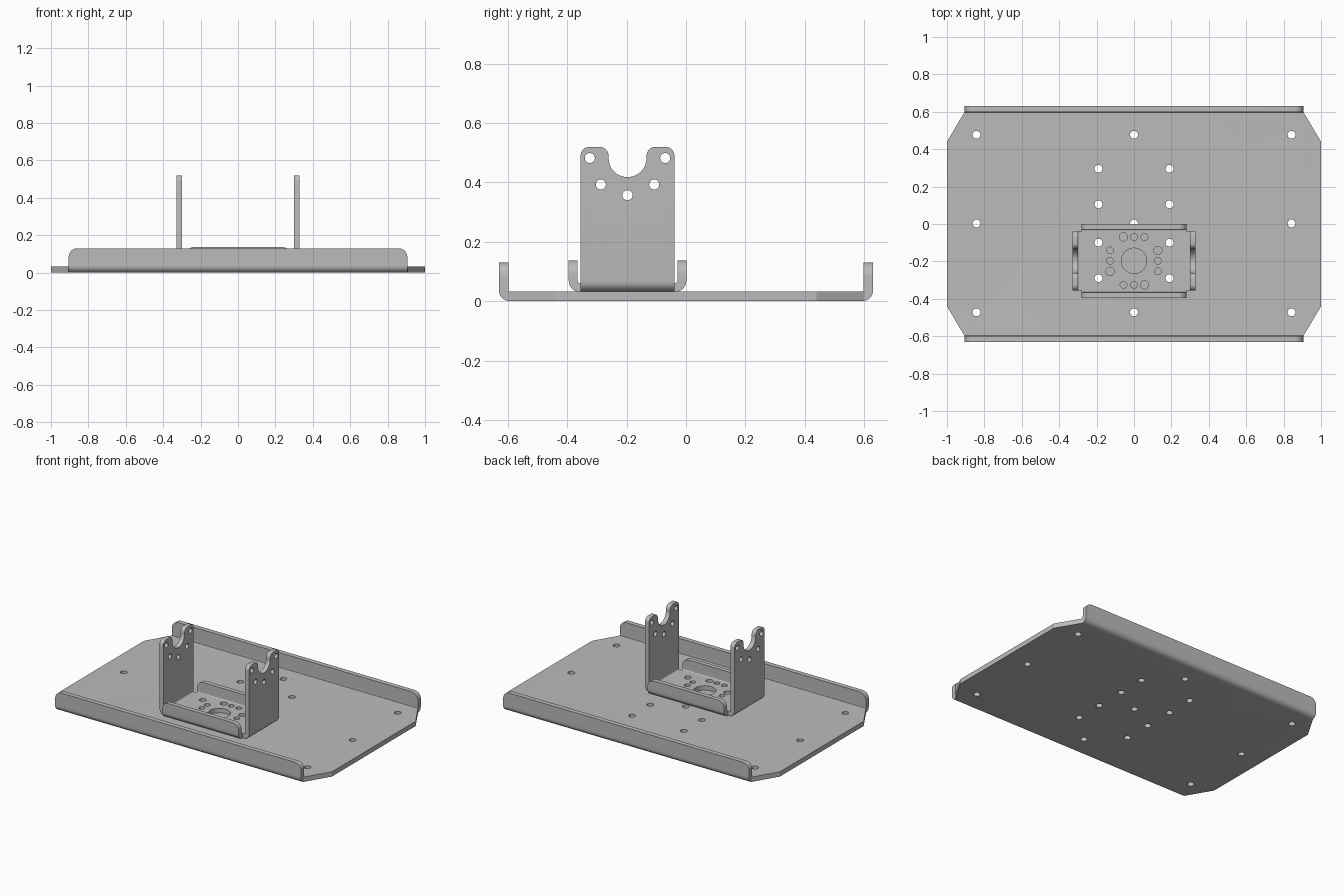
import bpy, bmesh, math
from mathutils import Vector

if "Cube" in bpy.data.objects:
    bpy.data.objects.remove(bpy.data.objects["Cube"])

steel = bpy.data.materials.new("grey steel")
steel.diffuse_color = (0.5, 0.5, 0.5, 1)
steel.use_nodes = True
steel.node_tree.nodes["Principled BSDF"].inputs["Base Color"].default_value = steel.diffuse_color


def fillet(corners, steps=8):
    """Outline from (u, v, radius) corners, rounding each corner with a radius."""
    out, n = [], len(corners)
    for i, (u, v, r) in enumerate(corners):
        p = Vector((u, v))
        if r == 0:
            out.append(p)
            continue
        a = (Vector(corners[i - 1][:2]) - p).normalized()
        b = (Vector(corners[(i + 1) % n][:2]) - p).normalized()
        half = a.angle(b) / 2
        centre = p + (a + b).normalized() * (r / math.sin(half))
        start = p + a * (r / math.tan(half)) - centre
        end = p + b * (r / math.tan(half)) - centre
        for k in range(steps + 1):
            t, w = k / steps, math.pi - 2 * half
            out.append(centre + (start * math.sin((1 - t) * w) + end * math.sin(t * w)) / math.sin(w))
    return out


def place(axis, u, v, a):
    return {"x": (a, u, v), "y": (u, a, v), "z": (u, v, a)}[axis]


def prisms(name, outlines, axis, lo, hi):
    """One object holding an extruded solid per outline."""
    bm = bmesh.new()
    for pts in outlines:
        low = [bm.verts.new(place(axis, p[0], p[1], lo)) for p in pts]
        top = [bm.verts.new(place(axis, p[0], p[1], hi)) for p in pts]
        bm.faces.new(low)
        bm.faces.new(top[::-1])
        for i in range(len(pts)):
            j = (i + 1) % len(pts)
            bm.faces.new((low[i], top[i], top[j], low[j]))
    bmesh.ops.recalc_face_normals(bm, faces=bm.faces)
    mesh = bpy.data.meshes.new(name)
    bm.to_mesh(mesh)
    bm.free()
    mesh.materials.append(steel)
    ob = bpy.data.objects.new(name, mesh)
    bpy.context.collection.objects.link(ob)
    return ob


def circle(u, v, r, n=24):
    return [(u + r * math.cos(2 * math.pi * i / n), v + r * math.sin(2 * math.pi * i / n)) for i in range(n)]


def combine(ob, other, operation):
    """Apply a boolean and discard the tool object."""
    bpy.context.view_layer.objects.active = ob
    mod = ob.modifiers.new("cut", "BOOLEAN")
    mod.operation, mod.solver, mod.object = operation, "EXACT", other
    bpy.ops.object.modifier_apply(modifier=mod.name)
    bpy.data.objects.remove(other)


def channel(name, axis, c, w, z, t, lo, hi, R=0.036):
    """Bent sheet with a U section of half width w centred on c."""
    h, r, i = 0.8, R - t, w - t
    pts = [(c - w, h, 0), (c - w, z, R), (c + w, z, R), (c + w, h, 0),
           (c + i, h, 0), (c + i, z + t, r), (c - i, z + t, r), (c - i, h, 0)]
    return prisms(name, [fillet(pts)], axis, lo, hi)


def smooth(ob):
    bpy.ops.object.select_all(action="DESELECT")
    ob.select_set(True)
    bpy.context.view_layer.objects.active = ob
    bpy.ops.object.shade_smooth_by_angle(angle=math.radians(30))


# Base tray: folded front and back, clipped corners, rounded flange ends
tray = channel("base_tray", "x", 0, 0.63, 0, 0.032, -1.1, 1.1)
plan = [(-1, -0.44), (-0.905, -0.6), (-0.905, -0.7), (0.905, -0.7), (0.905, -0.6), (1, -0.44),
        (1, 0.44), (0.905, 0.6), (0.905, 0.7), (-0.905, 0.7), (-0.905, 0.6), (-1, 0.44)]
combine(tray, prisms("plan_cutter", [plan], "z", -0.1, 0.9), "INTERSECT")
front = fillet([(-1.2, -0.1, 0), (1.2, -0.1, 0), (1.2, 0.05, 0), (0.905, 0.05, 0), (0.905, 0.13, 0.045),
                (-0.905, 0.13, 0.045), (-0.905, 0.05, 0), (-1.2, 0.05, 0)])
combine(tray, prisms("front_cutter", [front], "y", -0.8, 0.8), "INTERSECT")

# Mounting holes in the tray
slots = [(x, y) for x in (-0.19, 0.19) for y in (-0.29, -0.1, 0.105, 0.295)]
spots = [(x, y) for x in (-0.842, 0, 0.842) for y in (-0.472, 0.003, 0.477)] + slots
combine(tray, prisms("tray_holes", [circle(x, y, 0.021) for x, y in spots], "z", -0.1, 0.1), "DIFFERENCE")
smooth(tray)

# Bracket uprights: forked tops with a round saddle
C, Z, T = -0.197, 0.032, 0.03
bracket = channel("servo_bracket", "y", 0, 0.33, Z, T, C - 0.3, C + 0.3)
side = fillet([(C - 0.158, -0.1, 0), (C + 0.158, -0.1, 0), (C + 0.158, 0.52, 0.03), (C + 0.064, 0.52, 0.03),
               (C + 0.064, 0.418, 0.0635), (C - 0.064, 0.418, 0.0635), (C - 0.064, 0.52, 0.03),
               (C - 0.158, 0.52, 0.03)])
combine(bracket, prisms("side_cutter", [side], "x", -0.5, 0.5), "INTERSECT")
pins = [(0, 0.357)] + [(s * d, z) for s in (-1, 1) for d, z in ((0.09, 0.393), (0.127, 0.482))]
combine(bracket, prisms("pin_holes", [circle(C + y, z, 0.017) for y, z in pins], "x", -0.5, 0.5), "DIFFERENCE")

# Low lips at the front and back of the bracket
lips = channel("bracket_lips", "x", C, 0.198, Z, T, -0.4, 0.4)
lip = fillet([(-0.282, -0.1, 0), (0.282, -0.1, 0), (0.282, 0.137, 0.045), (-0.282, 0.137, 0.045)])
combine(lips, prisms("lip_cutter", [lip], "y", C - 0.4, C + 0.4), "INTERSECT")
combine(bracket, lips, "UNION")

# Bracket floor holes: large centre, ring of twelve, four mounting holes
holes = [circle(0, C, 0.068, 40)]
for dx, dy in ((1, 0), (0, 1), (-1, 0), (0, -1)):
    for k in (-1, 0, 1):
        r = 0.022 if k == -1 else 0.018
        holes.append(circle(0.128 * dx + 0.056 * k * dy, C + 0.128 * dy - 0.056 * k * dx, r))
holes += [circle(x, y, 0.021) for x, y in slots if y < 0]
combine(bracket, prisms("floor_holes", holes, "z", -0.1, 0.1), "DIFFERENCE")
smooth(bracket)
